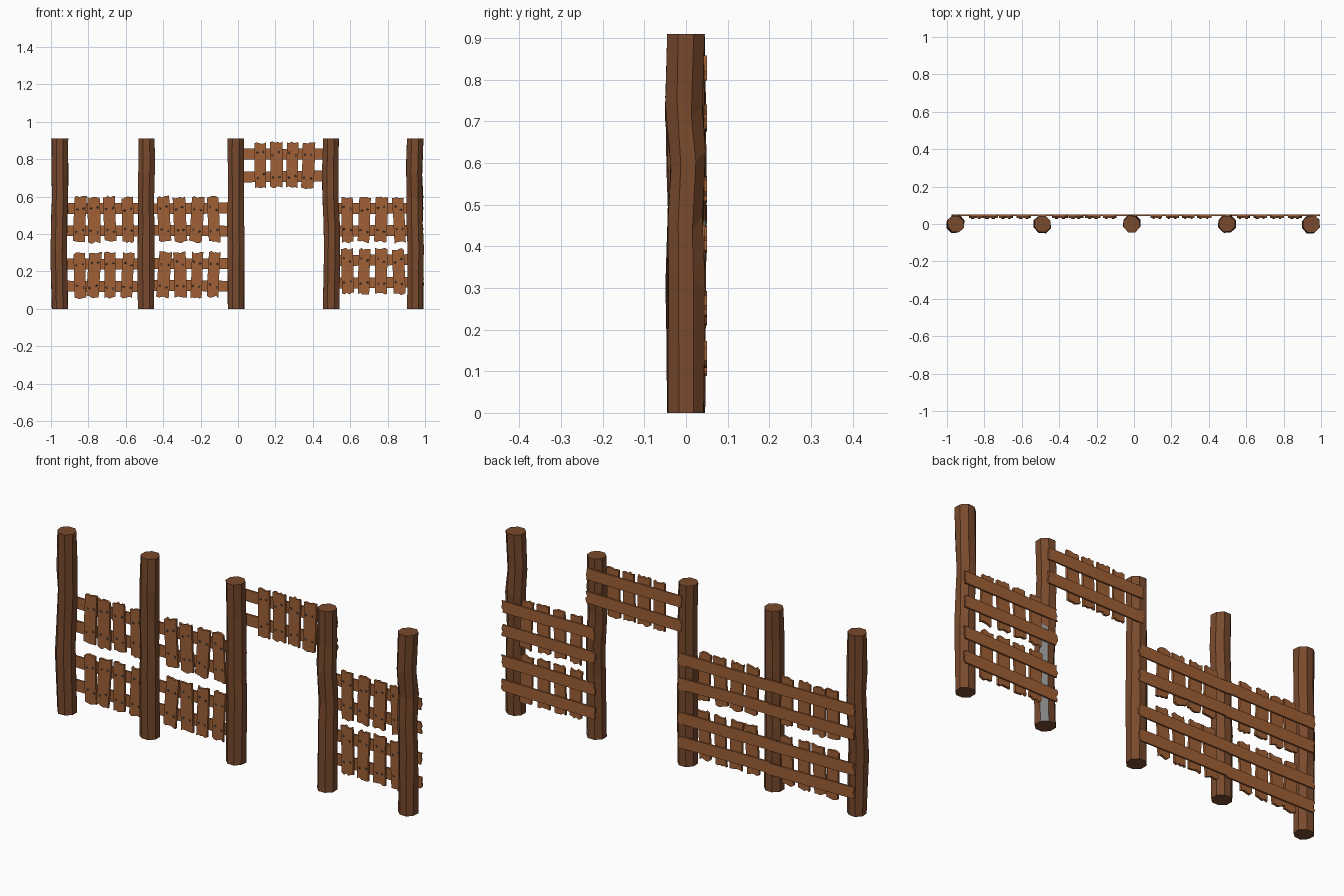
import bpy, bmesh, math, random
from mathutils import Matrix, Vector

random.seed(7)
cube = bpy.data.objects.get("Cube")
if cube:
    bpy.data.objects.remove(cube, do_unlink=True)


def material(name, rgb):
    m = bpy.data.materials.new(name)
    m.use_nodes = True
    m.diffuse_color = (*rgb, 1)
    m.node_tree.nodes["Principled BSDF"].inputs["Base Color"].default_value = (*rgb, 1)
    return m


BARK = material("dark_bark", (0.19, 0.068, 0.026))
PLANK = material("plank_wood", (0.35, 0.115, 0.036))
IRON = material("nail_iron", (0.09, 0.09, 0.09))
BARE = material("grey_strip", (0.22, 0.22, 0.22))


def make_object(name, bm, *mats):
    bmesh.ops.recalc_face_normals(bm, faces=bm.faces)
    mesh = bpy.data.meshes.new(name)
    bm.to_mesh(mesh)
    bm.free()
    for m in mats:
        mesh.materials.append(m)
    ob = bpy.data.objects.new(name, mesh)
    bpy.context.collection.objects.link(ob)
    return ob


def jitter(a):
    return random.uniform(-a, a)


# Rough eight-sided log, a stack of slightly shifted rings
def post(name, x, strip=False):
    bm = bmesh.new()
    sides, rings = 8, []
    levels = [0, 0.32, 0.46, 0.6, 0.73, 0.91]
    for i, z in enumerate(levels):
        inner = 0 < i < len(levels) - 1
        wob = 0.005 if inner else 0
        cx, cy = jitter(wob), jitter(wob)
        ring = []
        for k in range(sides):
            a = math.tau * (k + 0.5) / sides
            r = 0.047 + jitter(0.003)
            dz = jitter(0.03) if inner else 0
            ring.append(bm.verts.new((x + cx + r * math.cos(a), cy + r * math.sin(a), z + dz)))
        rings.append(ring)
    for low, high in zip(rings, rings[1:]):
        for k in range(sides):
            n = (k + 1) % sides
            f = bm.faces.new((low[k], low[n], high[n], high[k]))
            # bare strip on the lower back corner
            if strip and k == 0 and low is not rings[-2] and low in rings[:2]:
                f.material_index = 1
    bm.faces.new(rings[0][::-1])
    bm.faces.new(rings[-1])
    make_object(name, bm, BARK, BARE)


# Flat board along local x with splintered ends, tilted in the xz plane
def board(name, x, z, length, width, y_front, thick, tilt):
    bm = bmesh.new()
    steps, h, w = 5, length / 2, width / 2
    right = [(h + jitter(0.006), -w + width * i / steps) for i in range(steps + 1)]
    left = [(-h + jitter(0.006), w - width * i / steps) for i in range(steps + 1)]
    bend = jitter(0.002)
    outline = right + [(0, w + bend)] + left + [(0, -w + bend)]
    f = bm.faces.new([bm.verts.new((u, 0, v)) for u, v in outline])
    ext = bmesh.ops.extrude_face_region(bm, geom=[f])
    bmesh.ops.translate(bm, vec=(0, thick, 0),
                        verts=[v for v in ext["geom"] if isinstance(v, bmesh.types.BMVert)])
    bmesh.ops.transform(bm, verts=bm.verts,
                        matrix=Matrix.Translation((x, y_front, z)) @ Matrix.Rotation(tilt, 4, "Y"))
    make_object(name, bm, PLANK)


# All nail heads of one panel
def nails(name, spots):
    bm = bmesh.new()
    for x, z in spots:
        m = Matrix.Translation((x, 0.030, z)) @ Matrix.Rotation(math.pi / 2, 4, "X")
        bmesh.ops.create_cone(bm, cap_ends=True, segments=6, radius1=0.0065,
                              radius2=0.004, depth=0.006, matrix=m)
    make_object(name, bm, IRON)


# Two rails behind four pickets, nailed at every crossing
def panel(name, x0, x1, pickets, zc):
    rails = []
    for label, dz in (("lower", -0.06), ("upper", 0.06)):
        tilt = jitter(0.015)
        rails.append(zc + dz)
        board(f"{name}_{label}_rail", (x0 + x1) / 2, zc + dz, x1 - x0, 0.058, 0.043, 0.008, tilt)
    spots = []
    for i, x in enumerate(pickets):
        lean = jitter(0.08)
        board(f"{name}_picket_{i + 1}", x, zc + jitter(0.003), 0.24, 0.064 + jitter(0.004),
              0.031, 0.012, math.pi / 2 + lean)
        for z in rails:
            for s in (-1, 1):
                spots.append((x + s * 0.017 + (z - zc) * math.sin(lean) + jitter(0.003),
                              z + jitter(0.012)))
    nails(f"{name}_nails", spots)


# Posts
POST_X = [-0.953, -0.49, -0.012, 0.497, 0.947]
NAMES = ["right_end_post", "right_middle_post", "right_gate_post",
         "left_gate_post", "left_end_post"]
for n, x in zip(NAMES, POST_X):
    post(n, x, n == "left_gate_post")

# Panels
far = [-0.845, -0.77, -0.685, -0.59]
mid = [-0.395, -0.31, -0.22, -0.13]
gate = [0.12, 0.205, 0.29, 0.375]
near = [0.585, 0.675, 0.765, 0.86]
panel("outer_right_top", -0.97, -0.48, far, 0.477)
panel("outer_right_bottom", -0.97, -0.48, far, 0.18)
panel("inner_right_top", -0.5, 0.01, mid, 0.477)
panel("inner_right_bottom", -0.5, 0.01, mid, 0.182)
panel("gate_top", -0.01, 0.52, gate, 0.768)
panel("left_top", 0.475, 0.99, near, 0.477)
panel("left_bottom", 0.475, 0.99, near, 0.2)
